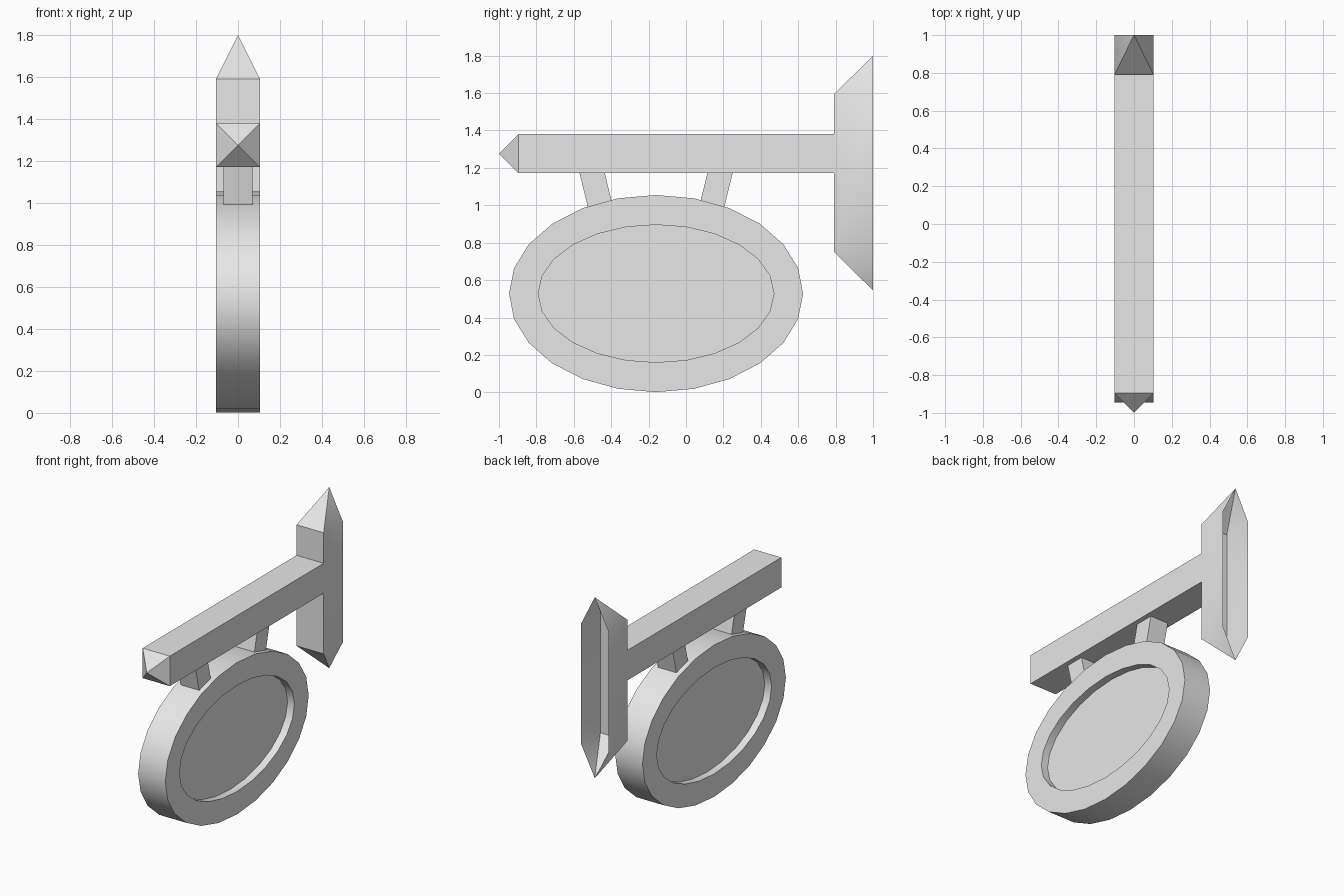
import bpy
import bmesh
from math import sin, cos, tau, radians

cube = bpy.data.objects.get("Cube")
if cube:
    bpy.data.objects.remove(cube, do_unlink=True)

# Single plain grey for the whole sign
grey = bpy.data.materials.new("light_grey")
grey.use_nodes = True
COLOUR = (0.8, 0.8, 0.8, 1)
grey.diffuse_color = COLOUR
grey.node_tree.nodes["Principled BSDF"].inputs["Base Color"].default_value = COLOUR

HALF = 0.104          # half width shared by beam, plate and sign
WALL, BACK = 0.79, 1.0  # front and back of the wall plate
SIGN_Y, SIGN_Z = -0.16, 0.528


def loft(name, loops, open_back=False):
    """Skin a list of loops; a one-point loop makes a pointed end."""
    bm = bmesh.new()
    rings = [[bm.verts.new(p) for p in loop] for loop in loops]
    for a, b in zip(rings, rings[1:]):
        n = max(len(a), len(b))
        for i in range(n):
            j = (i + 1) % n
            if len(a) == 1:
                bm.faces.new((a[0], b[j], b[i]))
            elif len(b) == 1:
                bm.faces.new((a[i], a[j], b[0]))
            else:
                bm.faces.new((a[i], a[j], b[j], b[i]))
    for ring in (rings[0], rings[-1]):
        if len(ring) > 1:
            bm.faces.new(ring)
    bmesh.ops.recalc_face_normals(bm, faces=bm.faces)
    if open_back:
        rear = [f for f in bm.faces if all(v.co.y > BACK - 0.001 for v in f.verts)]
        bmesh.ops.delete(bm, geom=rear, context="FACES")
    mesh = bpy.data.meshes.new(name)
    bm.to_mesh(mesh)
    bm.free()
    mesh.materials.append(grey)
    obj = bpy.data.objects.new(name, mesh)
    bpy.context.collection.objects.link(obj)
    bpy.ops.object.select_all(action="DESELECT")
    obj.select_set(True)
    bpy.context.view_layer.objects.active = obj
    bpy.ops.object.shade_smooth_by_angle(angle=radians(30))
    return obj


def flat_rect(half_x, y0, y1, z):
    return [(-half_x, y0, z), (half_x, y0, z), (half_x, y1, z), (-half_x, y1, z)]


def upright_rect(y, z0, z1):
    return [(-HALF, y, z0), (HALF, y, z0), (HALF, y, z1), (-HALF, y, z1)]


def ellipse(x, ry, rz, sides=24):
    return [(x, SIGN_Y + ry * cos(tau * i / sides), SIGN_Z + rz * sin(tau * i / sides))
            for i in range(sides)]


# Wall plate: hollow, open at the rear, pointed at both ends
loft("wall_plate", [
    [(0, BACK, 0.545)],
    flat_rect(HALF, WALL, BACK, 0.752),
    flat_rect(HALF, WALL, BACK, 1.592),
    [(0, BACK, 1.8)],
], open_back=True)

# Beam with a pyramid tip
loft("beam", [
    upright_rect(WALL, 1.172, 1.38),
    upright_rect(-0.896, 1.172, 1.38),
    [(0, -1, 1.276)],
])

# Oval sign with a raised rim and a recessed panel on both faces
OUTER, INNER, PANEL = (0.786, 0.527), (0.63, 0.368), 0.052
loft("sign_board", [
    ellipse(-PANEL, *INNER),
    ellipse(-HALF, *INNER),
    ellipse(-HALF, *OUTER),
    ellipse(HALF, *OUTER),
    ellipse(HALF, *INNER),
    ellipse(PANEL, *INNER),
])

# Two slanted hangers, mirrored about the centre of the sign
for name, side in (("front_hanger", -1), ("rear_hanger", 1)):
    loft(name, [
        flat_rect(0.07, SIGN_Y + side * 0.225, SIGN_Y + side * 0.36, 0.97),
        flat_rect(0.07, SIGN_Y + side * 0.275, SIGN_Y + side * 0.41, 1.175),
    ])
